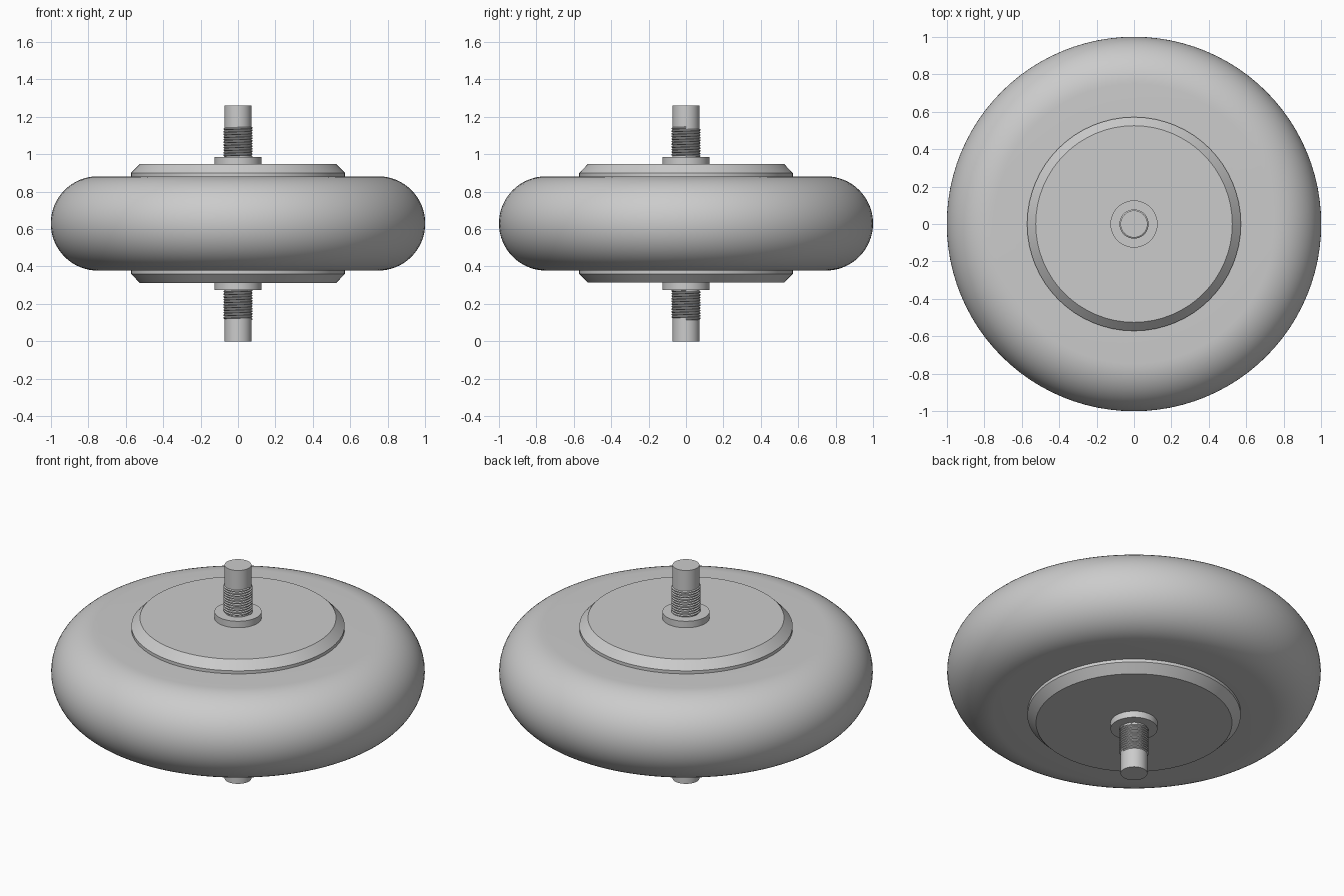
import bpy, bmesh
from math import sin, cos, pi, tau, radians

cube = bpy.data.objects.get("Cube")
if cube:
    bpy.data.objects.remove(cube)

MID = 0.63  # height of the wheel's mid plane

grey = bpy.data.materials.new("plain grey")
grey.use_nodes = True
colour = (0.6, 0.6, 0.6, 1)
grey.diffuse_color = colour
grey.node_tree.nodes["Principled BSDF"].inputs["Base Color"].default_value = colour


def finish(name, bm, angle=30):
    bmesh.ops.remove_doubles(bm, verts=bm.verts, dist=1e-5)
    bmesh.ops.recalc_face_normals(bm, faces=bm.faces)
    mesh = bpy.data.meshes.new(name)
    bm.to_mesh(mesh)
    bm.free()
    mesh.materials.append(grey)
    obj = bpy.data.objects.new(name, mesh)
    bpy.context.collection.objects.link(obj)
    bpy.ops.object.select_all(action="DESELECT")
    obj.select_set(True)
    bpy.context.view_layer.objects.active = obj
    bpy.ops.object.shade_smooth_by_angle(angle=radians(angle))
    return obj


def lathe(name, half, steps):
    """Turn a (radius, height above mid plane) profile, mirrored below."""
    points = half + [(r, -h) for r, h in reversed(half)]
    bm = bmesh.new()
    verts = [bm.verts.new((r, 0, MID + h)) for r, h in points]
    edges = [bm.edges.new(pair) for pair in zip(verts, verts[1:])]
    bmesh.ops.spin(bm, geom=verts + edges, cent=(0, 0, 0), axis=(0, 0, 1),
                   angle=tau, steps=steps)
    return finish(name, bm)


def thread(name, low, high, turns=11, steps=48, root=0.071, crest=0.078):
    """Helical ridge with a V section, wound around the axle."""
    pitch = (high - low) / (turns + 1)
    bm = bmesh.new()
    previous = None
    for i in range(turns * steps + 1):
        a, z = tau * i / steps, low + pitch * i / steps
        section = [bm.verts.new((r * cos(a), r * sin(a), z + k * pitch))
                   for r, k in ((root, 0), (crest, 0.35), (crest, 0.65), (root, 1))]
        if previous:
            for j in range(3):
                bm.faces.new((previous[j], section[j], section[j + 1], previous[j + 1]))
        else:
            bm.faces.new(section)
        previous = section
    bm.faces.new(reversed(previous))
    return finish(name, bm)


# Tyre: flat side walls with a fully rounded tread
T = 0.252
arc = [(1 - T + T * sin(a), T * cos(a)) for a in (pi / 2 * i / 16 for i in range(16))]
lathe("tyre", [(0.5, T)] + arc + [(1, 0.0)], 96)

# Hub with chamfered covers, collars and axle
lathe("hub", [(0, 0.317), (0.525, 0.317), (0.571, 0.27), (0.571, 0.24)], 64)
lathe("collar", [(0, 0.355), (0.126, 0.355)], 48)
lathe("axle", [(0, 0.63), (0.072, 0.63)], 48)

# Threads at both ends
thread("upper_thread", MID + 0.35, MID + 0.518)
thread("lower_thread", MID - 0.518, MID - 0.35)
